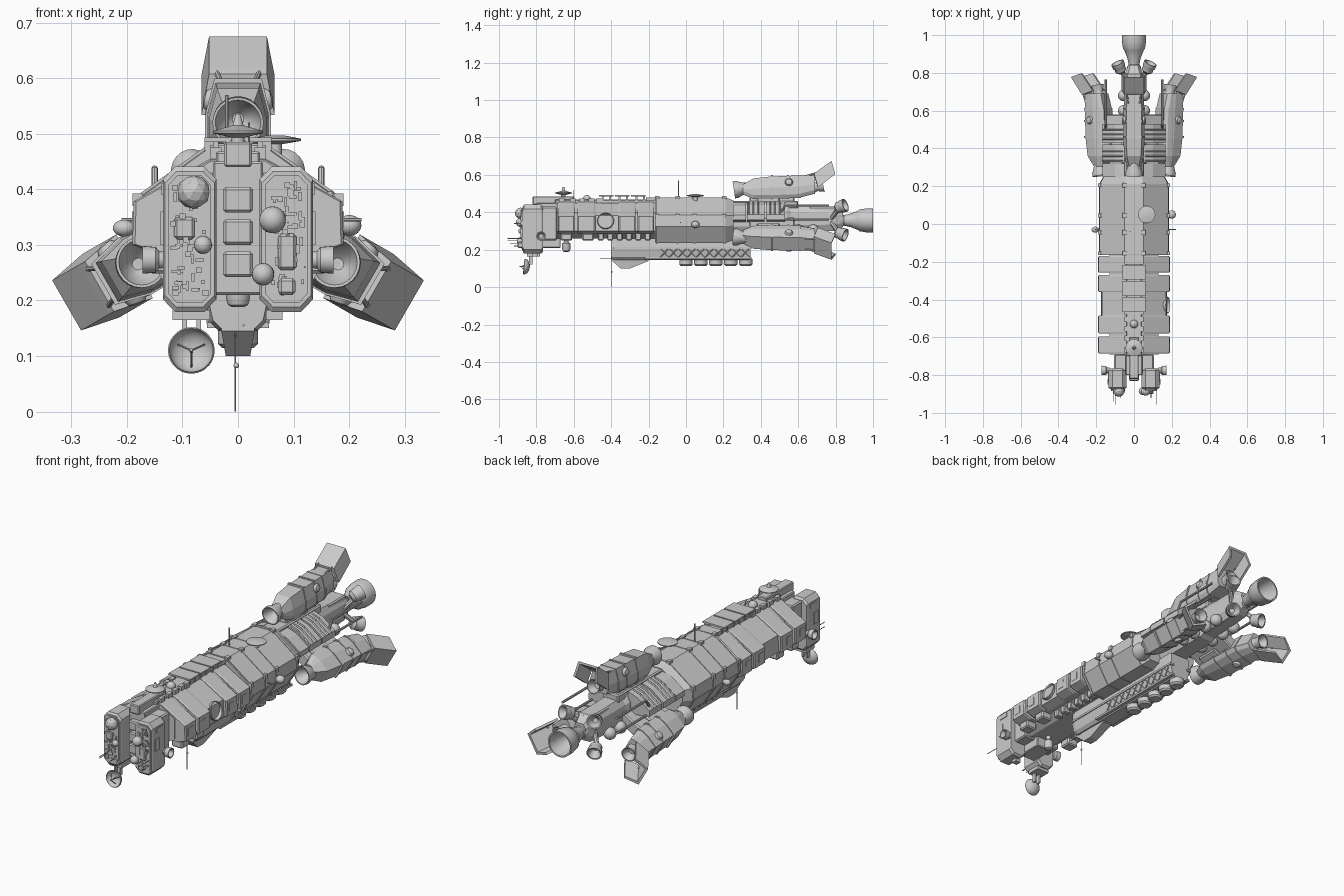
import bpy, bmesh, math, random
from mathutils import Matrix, Vector

random.seed(4)
M = Matrix()  # current placement applied to every new part


def finish(name, bm, smooth=False):
    bmesh.ops.remove_doubles(bm, verts=bm.verts, dist=1e-6)
    bmesh.ops.transform(bm, matrix=M, verts=bm.verts)
    bmesh.ops.recalc_face_normals(bm, faces=bm.faces)
    me = bpy.data.meshes.new(name)
    bm.to_mesh(me)
    bm.free()
    ob = bpy.data.objects.new(name, me)
    bpy.context.collection.objects.link(ob)
    if smooth:
        bpy.ops.object.select_all(action='DESELECT')
        ob.select_set(True)
        bpy.context.view_layer.objects.active = ob
        bpy.ops.object.shade_smooth_by_angle(angle=math.radians(35))
    return ob


def loft(name, rings, smooth=False):
    bm = bmesh.new()
    vs = [[bm.verts.new(p) for p in r] for r in rings]
    n = len(rings[0])
    for a, b in zip(vs, vs[1:]):
        for i in range(n):
            bm.faces.new((a[i], a[(i + 1) % n], b[(i + 1) % n], b[i]))
    bm.faces.new(vs[0])
    bm.faces.new(vs[-1])
    return finish(name, bm, smooth)


def boxes(name, specs, bevel=0):
    """One object from many (x0, x1, y0, y1, z0, z1) boxes."""
    bm = bmesh.new()
    for x0, x1, y0, y1, z0, z1 in specs:
        m = Matrix.Translation(((x0 + x1) / 2, (y0 + y1) / 2, (z0 + z1) / 2)) @ Matrix.Diagonal((abs(x1 - x0), abs(y1 - y0), abs(z1 - z0), 1))
        bmesh.ops.create_cube(bm, size=1, matrix=m)
    if bevel:
        bmesh.ops.bevel(bm, geom=bm.edges[:], offset=bevel, segments=1, affect='EDGES')
    return finish(name, bm)


def mirrored(specs):
    return [b for x0, x1, *r in specs for b in ((x0, x1, *r), (-x1, -x0, *r))]


def prism(name, half, sections, cx=0, cz=0):
    """Half profile (x, z) mirrored in x; sections are (y, scale about cx, cz)."""
    prof = half + [(-x, z) for x, z in reversed(half)]
    return loft(name, [[(cx + x * s, y, cz + (z - cz) * s) for x, z in prof] for y, s in sections])


def lathe(name, loc, axis, prof, n=24):
    """Profile (radius, distance) revolved round axis from loc."""
    q = Vector((0, 0, 1)).rotation_difference(Vector(axis)).to_matrix()
    rings = [[Vector(loc) + q @ Vector((max(r, 1e-4) * math.cos(i * math.tau / n), max(r, 1e-4) * math.sin(i * math.tau / n), t))
              for i in range(n)] for r, t in prof]
    return loft(name, rings, True)


def rod(name, a, b, r=.003, n=8):
    d = Vector(b) - Vector(a)
    return lathe(name, a, d, [(r, 0), (r, d.length)], n)


def ball(name, loc, r, scale=(1, 1, 1)):
    bm = bmesh.new()
    bmesh.ops.create_uvsphere(bm, u_segments=20, v_segments=12, radius=r, matrix=Matrix.Translation(loc) @ Matrix.Diagonal((*scale, 1)))
    return finish(name, bm, True)


def dish(name, loc, axis, r, depth):
    arc = [(r * math.sin(a), depth * (1 - math.cos(a))) for a in [i * math.pi / 12 for i in range(7)]]
    return lathe(name, loc, axis, arc + [(x * .94, z + .003) for x, z in reversed(arc)], 28)


# Main hull with band ribs
hull = [(.05, .48), (.182, .385), (.186, .325), (.13, .235)]
prism('main_hull', hull, [(-.165, .97), (-.155, 1), (.21, 1), (.255, .86)], cz=.36)
for y in (-.155, -.045, .045, .205):
    prism('hull_band', hull, [(y - .006, 1.02), (y + .006, 1.02)], cz=.36)
    boxes('hull_clamp', mirrored([(.04, .06, y - .012, y + .012, .47, .488), (.172, .19, y - .01, y + .01, .37, .392)]))

# Forward hull core and armoured segments
prism('forward_core', [(.05, .45), (.13, .40), (.13, .30), (.07, .26)], [(-.69, 1), (-.15, 1)])
seg = [(.05, .455), (.188, .378), (.19, .30), (.15, .285)]
for a, b in ((-.685, -.595), (-.58, -.485), (-.36, -.27), (-.258, -.17)):
    prism('hull_segment', seg, [(a, .975), (a + .006, 1), (b - .006, 1), (b, .975)], cz=.36)
    boxes('segment_hatch', mirrored([(.185, .191, a + .02, a + .055, .32, .36)]))
prism('recessed_segment', [(.05, .45), (.17, .382), (.175, .30), (.13, .285)], [(-.488, 1), (-.355, 1)])
boxes('underside_tank', mirrored([(.10, .16, y, y + .06, .248, .287) for y in (-.67, -.555)]), .006)
boxes('belly_blocks', mirrored([(.075, .11, y, y + .03, .25, .29) for y in (-.47, -.42, -.37, -.32, -.27, -.22)]), .004)

# Dorsal spine, raised plates and topside details
boxes('dorsal_spine', [(-.04, .04, -.70, -.15, .44, .468), (-.025, .025, -.76, -.60, .44, .485)], .004)
boxes('dorsal_plates', [(-.06, .06, y, y + .078, .485, .493) for y in (-.465, -.38, -.295)] + [(-.05, .05, -.215, -.165, .46, .48)])
boxes('plate_posts', mirrored([(.035, .045, y, y + .01, .455, .487) for y in (-.45, -.41, -.36, -.32, -.27, -.23)]))
boxes('spine_fittings', mirrored([(.03, .05, y, y + .03, .45, .475) for y in (-.68, -.62, -.57, -.52, -.48)]))
lathe('sensor_disc', (0, -.655, .485), (0, 0, 1), [(.012, -.02), (.012, .008), (.045, .016), (.045, .02), (.01, .03), (.004, .05)])
lathe('top_disc', (.067, .05, .465), (0, 0, 1), [(.012, -.01), (.012, .016), (.046, .022), (.046, .026), (.015, .032)])
ball('spine_dome', (0, -.53, .47), .022)
rod('dorsal_mast', (-.02, -.04, .47), (-.02, -.04, .57), .003)
rod('forward_mast', (.02, -.60, .47), (.02, -.60, .52), .002)
dish('side_dish', (.14, -.43, .345), (1, 0, .25), .045, .04)
ball('side_dome_right', (.2, .05, .335), .022, (1, 1, .85))
ball('side_dome_left', (-.205, -.03, .33), .02, (1, .8, .75))
rod('dome_arm', (-.21, -.03, .345), (.222, -.03, .345), .003)

# Neck and twin bow pods
boxes('neck', [(-.045, .045, -.80, -.67, .21, .45), (-.025, .025, -.82, -.74, .44, .485)], .004)
boxes('bow_hatches', [(-.027, .027, -.83, -.79, z - .023, z + .023) for z in (.265, .323, .381)], .005)
boxes('neck_base', mirrored([(.04, .105, -.78, -.69, .25, .43)]), .006)
for s in (-1, 1):
    M = Matrix.Translation((s * .087, 0, 0))
    prism('bow_pod', [(.026, .441), (.048, .418), (.048, .202), (.026, .179)], [(-.872, .93), (-.865, 1), (-.775, 1), (-.765, .93)], cz=.31)
    prism('bow_face', [(.022, .425), (.038, .408), (.038, .212), (.022, .195)], [(-.877, 1), (-.86, 1)])
    # Seeded surface clutter on the pod face
    bits = []
    for k in range(55):
        x, z = random.uniform(-.031, .031), random.uniform(.21, .41)
        w, h = random.choice(((.003, .008), (.007, .003), (.005, .005), (.003, .004)))
        bits.append((x - w, x + w, -.879 - random.random() * .006, -.87, z - h, z + h))
    boxes('pod_greebles', bits)
    M = Matrix()
    lathe('bow_thruster', (s * .13, -.775, .273), (s, 0, 0), [(.014, 0), (.016, .012), (.023, .018), (.025, .042), (.02, .042), (.012, .02)])
    boxes('pod_side_boxes', [(s * .13, s * .139, -.85, -.82, .30, .36), (s * .13, s * .138, -.84, -.79, .39, .41)])
boxes('bow_panels', [(.072, .105, -.886, -.87, .255, .32), (.073, .103, -.90, -.87, .21, .24), (-.115, -.078, -.886, -.87, .31, .35)], .005)
bm = bmesh.new()
bmesh.ops.create_icosphere(bm, subdivisions=2, radius=.03, matrix=Matrix.Translation((-.08, -.885, .395)))
finish('faceted_radome', bm)
for loc, r in (((.062, -.885, .345), .024), ((-.063, -.88, .30), .016), ((.045, -.885, .247), .02)):
    ball('bow_dome', loc, r)
for x, z, y in ((-.10, .25, -.955), (-.11, .235, -.94), (-.07, .22, -.92), (.12, .26, -.955), (.09, .34, -.92)):
    rod('bow_probe', (x, -.86, z), (x, y, z), .0018, 6)

# Bow communications dish on its bracket
boxes('dish_bracket', [(-.118, -.05, -.85, -.78, .165, .183), (-.10, -.092, -.84, -.82, .12, .17), (-.075, -.067, -.84, -.82, .12, .17)])
dish('bow_dish', (-.084, -.835, .107), (0, -1, .1), .042, .03)
for k in range(3):
    a = math.pi / 2 + k * math.tau / 3 + math.pi / 3
    rod('dish_feed_leg', (-.084 + .027 * math.cos(a), -.85, .107 + .027 * math.sin(a)), (-.084, -.885, .11), .0018, 6)
rod('dish_feed', (-.084, -.835, .107), (-.084, -.89, .111), .003)
boxes('right_antenna_box', [(.05, .08, -.82, -.79, .165, .183)])

# Hanging probe under the forward hull
lathe('belly_probe', (0, -.64, .27), (0, 0, -1), [(.012, 0), (.012, .028), (.022, .038), (.022, .065), (.018, .078), (.01, .082)])

# Ventral keel: slab, nose, cross-braced sides and drums
prism('keel', [(.055, .275), (.06, .205), (.05, .16), (.035, .145)], [(-.40, .9), (-.375, 1), (.33, 1), (.345, .95)], cz=.2)
boxes('keel_rails', mirrored([(.04, .064, -.39, .35, .205, .215), (.04, .056, -.22, .35, .15, .16)]))
for s in (-1, 1):
    for i in range(10):
        y = -.14 + i * .048
        rod('keel_brace', (s * .053, y, .157), (s * .061, y + .048, .208), .003, 4)
        rod('keel_brace', (s * .061, y, .208), (s * .053, y + .048, .157), .003, 4)
loft('keel_nose', [[(-.03, -.40, .19), (.03, -.40, .19), (.03, -.40, .145), (-.03, -.40, .145)],
                   [(-.038, -.36, .20), (.038, -.36, .20), (.022, -.35, .10), (-.022, -.35, .10)],
                   [(-.038, -.30, .20), (.038, -.30, .20), (.022, -.30, .10), (-.022, -.30, .10)],
                   [(-.035, -.19, .20), (.035, -.19, .20), (.025, -.20, .14), (-.025, -.20, .14)]])
for i in range(5):
    lathe('keel_drum', (0, .0 + i * .08, .15), (0, 0, -1), [(.036, 0), (.036, .028), (.028, .036)], 20)
rod('ventral_antenna', (-.005, -.397, .17), (-.005, -.397, .0), .0015, 6)
ball('antenna_insulator', (-.003, -.397, .083), .005)
rod('ventral_spar', (.01, -.46, .155), (.01, -.38, .155), .002, 6)

# Rear engineering spine, side blocks and booms
prism('engine_spine', [(.035, .435), (.055, .40), (.055, .33), (.035, .29)], [(.22, 1.25), (.54, 1.15), (.56, 1), (.80, .85), (.84, .55)], cz=.36)
boxes('rear_dorsal_block', [(-.045, .045, .24, .60, .42, .46), (-.04, .04, .66, .80, .38, .43)], .006)
for s in (-1, 1):
    # Sloping equipment blocks beside the spine
    for a, b, d in ((.25, .32, 0), (.325, .42, .004), (.43, .53, .004)):
        loft('side_block', [[(s * .05, y, .452 + d), (s * .10, y, .435 + d), (s * .168, y, .385 + d), (s * .168, y, .36), (s * .05, y, .345)] for y in (a, b)])
    for y in (.335, .36, .385, .45, .475, .50):
        rod('block_rib', (s * .06, y, .455), (s * .10, y, .442), .004, 4)
        rod('block_rib', (s * .10, y, .440), (s * .168, y, .39), .004, 4)
    for z in (.437, .362):
        rod('rear_boom', (s * .15, .50, min(z, .385)), (s * .15, .53, z), .006)
        rod('rear_boom', (s * .15, .53, z), (s * .15, .765, z), .006)
    for y in (.44, .52, .60, .68):
        ball('fuel_sphere', (s * .055, y, .305), .03)
    for z, dz in ((.42, .35), (.295, -.35)):
        rod('thruster_arm', (s * .03, .77, .355), (s * .078, .815, z), .012)
        lathe('manoeuvre_thruster', (s * .064, .80, z), (s * .45, 1, dz), [(.016, 0), (.03, .012), (.03, .03), (.034, .036), (.036, .06), (.03, .06), (.012, .025)], 18)
lathe('main_nozzle', (0, .79, .357), (0, 1, 0), [(.04, 0), (.038, .04), (.028, .055), (.036, .09), (.052, .13), (.058, .137), (.062, .165),
      (.064, .172), (.064, .21), (.057, .21), (.05, .15), (.02, .08)], 32)


# Three engine nacelles round the spine (local z is distance from the axis)
def ring(y, w, b, t, c=.02, k=.72):
    return [(-w * .8, y, b), (-w, y, b + c), (-w, y, (b + t) / 2), (-w * k, y, t), (w * k, y, t), (w, y, (b + t) / 2), (w, y, b + c), (w * .8, y, b)]


def fin_ring(y, b, t):
    return [(-.066, y + .02, b), (-.052, y, t), (.052, y, t), (.066, y + .02, b), (.054, y + .02, b), (.043, y, t - .012), (-.043, y, t - .012), (-.054, y + .02, b)]


for ang, off in ((0, 0), (120, .05), (240, .05)):
    M = Matrix.Translation((0, 0, .369)) @ Matrix.Rotation(math.radians(ang), 4, 'Y') @ Matrix.Translation((0, 0, off))
    loft('nacelle', [ring(.305, .036, .125, .18), ring(.36, .052, .103, .212), ring(.45, .056, .103, .222), ring(.60, .056, .108, .228), ring(.69, .05, .13, .228)])
    for y, b in ((.46, .1), (.545, .103), (.61, .108)):
        loft('nacelle_band', [ring(y - .005, .059, b, .23), ring(y + .005, .059, b, .23)])
    lathe('nacelle_intake', (0, .33, .162), (0, -1, -.15), [(.028, 0), (.034, .03), (.045, .055), (.046, .075), (.041, .075), (.026, .04), (.01, .025)])
    lathe('nacelle_exhaust', (0, .68, .165), (0, 1, .2), [(.03, 0), (.025, .02), (.036, .055), (.031, .055), (.015, .02)])
    loft('exhaust_shield', [fin_ring(.685, .165, .238), fin_ring(.70, .175, .25), fin_ring(.778, .235, .306)])
    boxes('nacelle_pylon', [(-.03, .03, .34, .58, -off + .03, .115), (-.04, .04, .38, .50, .07, .11)], .006)
    for s in (-1, 1):
        lathe('nacelle_port', (s * .04, .55, .19), (s, 0, .2), [(.022, 0), (.022, .01), (.016, .02), (.004, .023)], 16)
        rod('shield_strut', (s * .03, .63, .222), (s * .04, .71, .245), .005)
M = Matrix()
